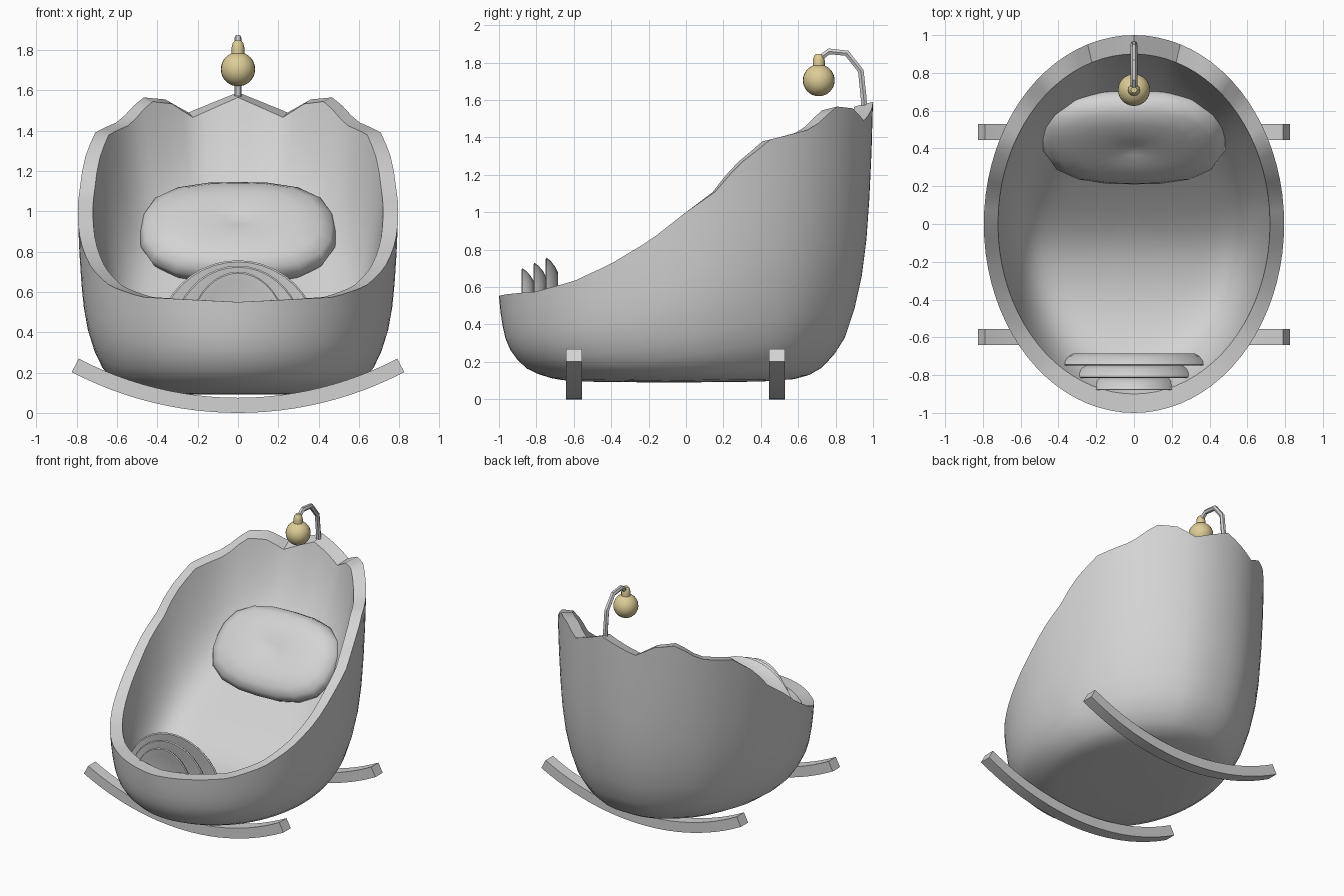
import bpy, bmesh, math
from mathutils import Vector, Matrix

if "Cube" in bpy.data.objects:
    bpy.data.objects.remove(bpy.data.objects["Cube"], do_unlink=True)


def material(name, rgb):
    m = bpy.data.materials.new(name)
    m.use_nodes = True
    m.diffuse_color = (*rgb, 1)
    m.node_tree.nodes["Principled BSDF"].inputs["Base Color"].default_value = (*rgb, 1)
    return m


GREY = material("soft grey", (0.65, 0.65, 0.65))
GOLD = material("pale gold", (0.73, 0.61, 0.31))


def loft(name, rings, mat, closed=True, caps=False, angle=40, matrix=Matrix()):
    """Skin a list of equal-length point rings into one object."""
    bm = bmesh.new()
    rows = [[bm.verts.new(p) for p in ring] for ring in rings]
    n = len(rows[0])
    for a, b in zip(rows, rows[1:]):
        for i in range(n if closed else n - 1):
            j = (i + 1) % n
            bm.faces.new((a[i], a[j], b[j], b[i]))
    if caps:
        bm.faces.new(rows[0])
        bm.faces.new(rows[-1])
    bmesh.ops.remove_doubles(bm, verts=bm.verts, dist=1e-5)
    bmesh.ops.recalc_face_normals(bm, faces=bm.faces)
    bm.transform(matrix)
    mesh = bpy.data.meshes.new(name)
    bm.to_mesh(mesh)
    bm.free()
    mesh.materials.append(mat)
    obj = bpy.data.objects.new(name, mesh)
    bpy.context.collection.objects.link(obj)
    bpy.ops.object.select_all(action="DESELECT")
    obj.select_set(True)
    bpy.context.view_layer.objects.active = obj
    bpy.ops.object.shade_smooth_by_angle(angle=math.radians(angle))
    return obj


def interp(table, t):
    for (a, u), (b, v) in zip(table, table[1:]):
        if t <= b:
            return u + (v - u) * (t - a) / (b - a)
    return table[-1][1]


def circle(r, n, z):
    return [(r * math.cos(i * math.tau / n), r * math.sin(i * math.tau / n), z) for i in range(n)]


# Cradle shell: oval plan, scalloped high back, sloping sides, reclining floor inside
RIM = [(0, 1.59), (18, 1.49), (27, 1.555), (36, 1.565), (40.5, 1.525), (45, 1.475),
       (49.5, 1.44), (63, 1.39), (74, 1.25), (81, 1.11), (90, 1.0), (101, .85),
       (114, .72), (127, .63), (143, .575), (180, .55)]
WALL = [(0, 0), (.4, .003), (.58, .012), (.66, .027), (.72, .05), (.79, .097),
        (.85, .16), (.9, .26), (.94, .38), (.965, .51), (.98, .65), (.992, .82), (1, 1)]
SEG = 80
BASE = .09
angles = [i * 360 / SEG for i in range(SEG)]


def rim(a):
    return interp(RIM, min(a, 360 - a))


def outer_point(a, r, h):
    t = math.radians(a)
    return (.795 * r * math.sin(t), r * math.cos(t), BASE + (rim(a) - BASE) * h)


def floor(y):
    recline = (y + .1 + math.hypot(y + .1, .2)) / 2
    return .235 + recline + .5 * max(0, -y - .3) ** 2


def inner_point(a, s):
    t = math.radians(a)
    y = .9 * s * math.cos(t)
    top = rim(a) - .025 * max(0, math.cos(t))
    return (.72 * s * math.sin(t), y, floor(y) + (top - floor(.9 * math.cos(t))) * s ** 9)


rings = [[outer_point(a, r, h) for a in angles] for r, h in WALL]
rings += [[inner_point(a, 1 - (k / 20) ** 1.5) for a in angles] for k in range(21)]
loft("cradle_shell", rings, GREY)

# Pillow: rounded cushion leaning against the back
PILLOW = [(0, .09), (.12, .097), (.3, .107), (.6, .104), (.82, .085), (.95, .05), (1, 0)]
PILLOW += [(r, -h) for r, h in reversed(PILLOW[:-1])]


def rounded(r, h, n=20):
    pts = []
    for i in range(n):
        c, s = math.cos(i * math.tau / n), math.sin(i * math.tau / n)
        k = r / (abs(c) ** 2.7 + abs(s) ** 2.7) ** (1 / 2.7)
        pts.append((.49 * k * c, .32 * k * s, h))
    return pts


tilt = Matrix.Translation((0, .46, .895)) @ Matrix.Rotation(math.radians(45), 4, "X")
loft("pillow", [rounded(r, h) for r, h in PILLOW], GREY, angle=60, matrix=tilt)

# Three stacked shell-shaped folds at the foot end
FOOT = .36


def arch(w, h, y, n=20):
    return [(w * math.cos(i * math.pi / n), y, FOOT + h * math.sin(i * math.pi / n))
            for i in range(n + 1)]


FOLD = [(0, .065), (.8, .065), (.88, .05), (.96, .025), (1, .005), (.98, 0),
        (.85, .008), (.6, .03), (0, .04)]
for k, (w, top, y) in enumerate([(.25, .70, -.88), (.33, .73, -.815), (.40, .757, -.75)]):
    loft(f"blanket_fold_{k + 1}",
         [arch(w * s, (top - FOOT) * s, y + d) for s, d in FOLD], GREY, closed=False)

# Curved rocker bars running side to side
RADIUS, THICK, HALF = 1.78, .075, .043
for name, y in (("front_rocker", -.598), ("rear_rocker", .487)):
    sections = []
    for i in range(25):
        t = math.radians(-27.6 + 55.2 * i / 24)
        sections.append([(r * math.sin(t), y + d, RADIUS - r * math.cos(t))
                         for r, d in ((RADIUS, -HALF), (RADIUS, HALF),
                                      (RADIUS - THICK, HALF), (RADIUS - THICK, -HALF))])
    loft(name, sections, GREY, caps=True)

# Bent hanger rod at the top of the back
path = [Vector((0, y, z)) for y, z in ((.955, 1.52), (.95, 1.61), (.935, 1.755),
                                       (.86, 1.85), (.765, 1.86), (.725, 1.83), (.71, 1.79))]
sections = []
for i, p in enumerate(path):
    d = (path[min(i + 1, len(path) - 1)] - path[max(i - 1, 0)]).normalized()
    side = Vector((1, 0, 0))
    up = d.cross(side)
    sections.append([p + .018 * (x * side + y * up) for x, y, _ in circle(1, 6, 0)])
loft("hanger_rod", sections, GREY, caps=True, angle=30)

# Hanging ball with its tapered cap
BALL = [(.085 * math.sin(i * math.pi / 16), -.085 * math.cos(i * math.pi / 16)) for i in range(17)]
CAP = [(.032, .07), (.032, .105), (.026, .13), (.016, .142)]
hang = Matrix.Translation((0, .71, 1.705))
loft("hanging_ball", [circle(r, 24, z) for r, z in BALL], GOLD, matrix=hang)
loft("ball_cap", [circle(r, 12, z) for r, z in CAP], GOLD, caps=True, matrix=hang)
